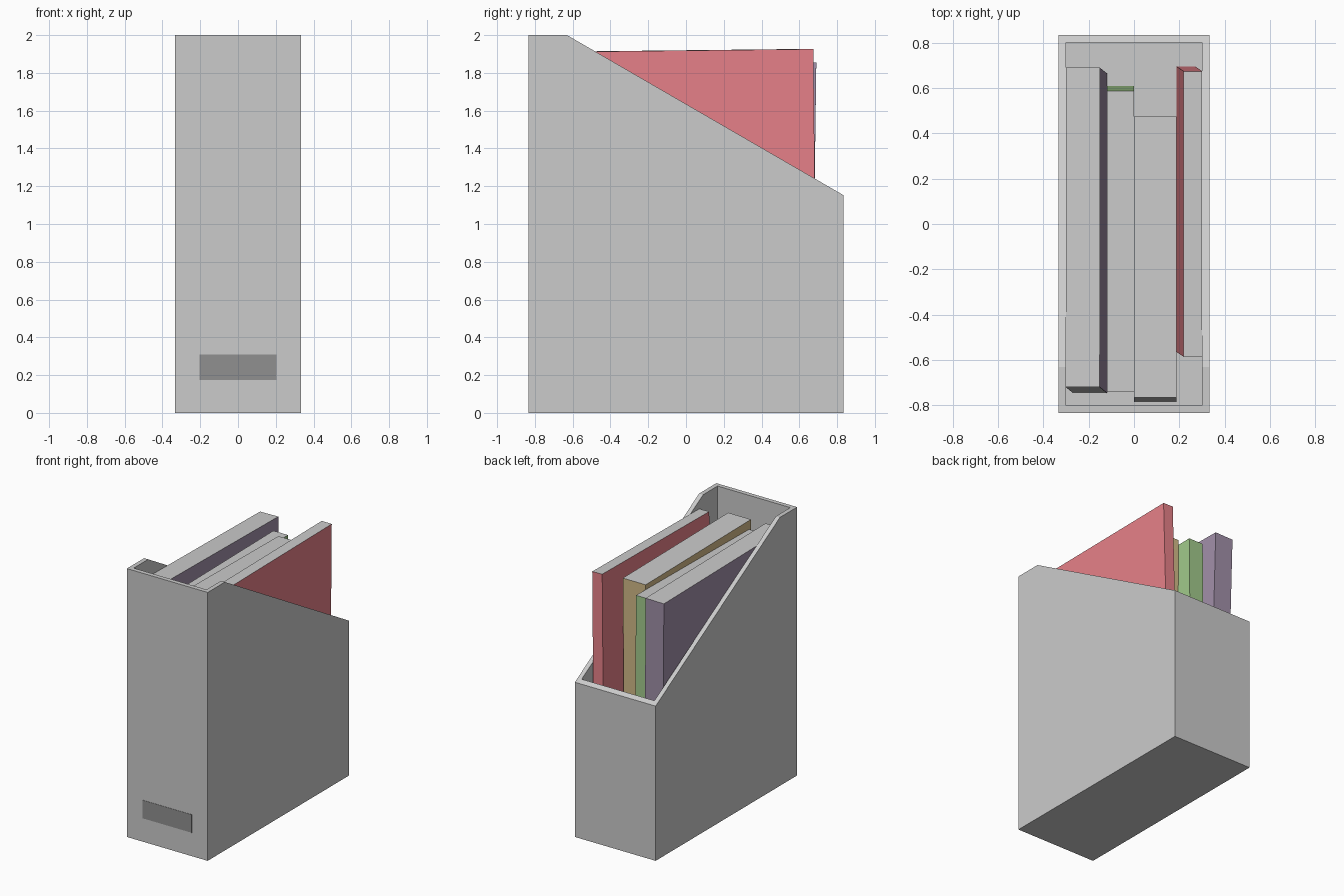
import bpy, bmesh, math
from mathutils import Vector, Matrix

if "Cube" in bpy.data.objects:
    bpy.data.objects.remove(bpy.data.objects["Cube"])

W, D, H, T = 0.333, 0.833, 2.0, 0.033   # half width, half depth, height, wall


def material(name, rgb):
    m = bpy.data.materials.new(name)
    m.diffuse_color = (*rgb, 1)
    m.use_nodes = True
    m.node_tree.nodes["Principled BSDF"].inputs["Base Color"].default_value = m.diffuse_color
    return m


def make_object(name, bm):
    bmesh.ops.recalc_face_normals(bm, faces=bm.faces)
    mesh = bpy.data.meshes.new(name)
    bm.to_mesh(mesh)
    bm.free()
    ob = bpy.data.objects.new(name, mesh)
    bpy.context.collection.objects.link(ob)
    return ob


def box(name, lo, hi):
    bm = bmesh.new()
    bmesh.ops.create_cube(bm, size=1)
    lo, hi = Vector(lo), Vector(hi)
    for v in bm.verts:
        v.co = Vector(a + (b - a) * (c + 0.5) for a, b, c in zip(lo, hi, v.co))
    return make_object(name, bm)


# Magazine holder: side profile extruded across x, then hollowed
profile = [(-D, 0), (D, 0), (D, 1.153), (-0.63, H), (-D, H)]
bm = bmesh.new()
side = bm.faces.new([bm.verts.new((-W, y, z)) for y, z in profile])
ext = bmesh.ops.extrude_face_region(bm, geom=[side])
bmesh.ops.translate(bm, vec=(2 * W, 0, 0),
                    verts=[v for v in ext["geom"] if isinstance(v, bmesh.types.BMVert)])
holder = make_object("holder", bm)

cutter = box("holder_cutter", (-W + T, -D + T, T), (W - T, D - T, H + 0.5))
cutter.hide_render = True
cutter.hide_viewport = True
hollow = holder.modifiers.new("hollow", "BOOLEAN")
hollow.operation = "DIFFERENCE"
hollow.solver = "EXACT"
hollow.object = cutter

# Dark label plate on the front
label = box("label_plate", (-0.203, -D - 0.002, 0.175), (0.203, -D + 0.005, 0.31))
label.data.materials.append(material("label_dark", (0.28, 0.28, 0.28)))

# Books: coloured covers and spine (+y), grey pages, each leaning a little
pages = material("pages", (0.8, 0.8, 0.8))


def book(name, rgb, x, y, height, lean_x, lean_y):
    length, thick = y[1] - y[0], x[1] - x[0]
    ob = box(name, (-thick / 2, -length / 2, 0), (thick / 2, length / 2, height))
    ob.data.materials.append(material(name + "_cover", rgb))
    ob.data.materials.append(pages)
    for p in ob.data.polygons:
        n = p.normal
        p.material_index = 0 if abs(n.x) > 0.5 or n.y > 0.5 else 1
    rot = (Matrix.Rotation(math.atan2(lean_x, height), 4, "Y")
           @ Matrix.Rotation(-math.atan2(lean_y, height), 4, "X"))
    ob.matrix_world = Matrix.Translation((sum(x) / 2, sum(y) / 2, T)) @ rot


book("purple_book", (0.36, 0.28, 0.40), (-0.27, -0.12), (-0.745, 0.665), 1.83, -0.031, 0.025)
book("green_book", (0.36, 0.59, 0.26), (-0.12, 0.0), (-0.72, 0.61), 1.755, 0.0, -0.022)
book("ochre_book", (0.66, 0.50, 0.25), (0.0, 0.188), (-0.785, 0.455), 1.805, 0.0, 0.02)
book("red_book", (0.80, 0.22, 0.25), (0.188, 0.27), (-0.565, 0.695), 1.887, 0.031, -0.021)
